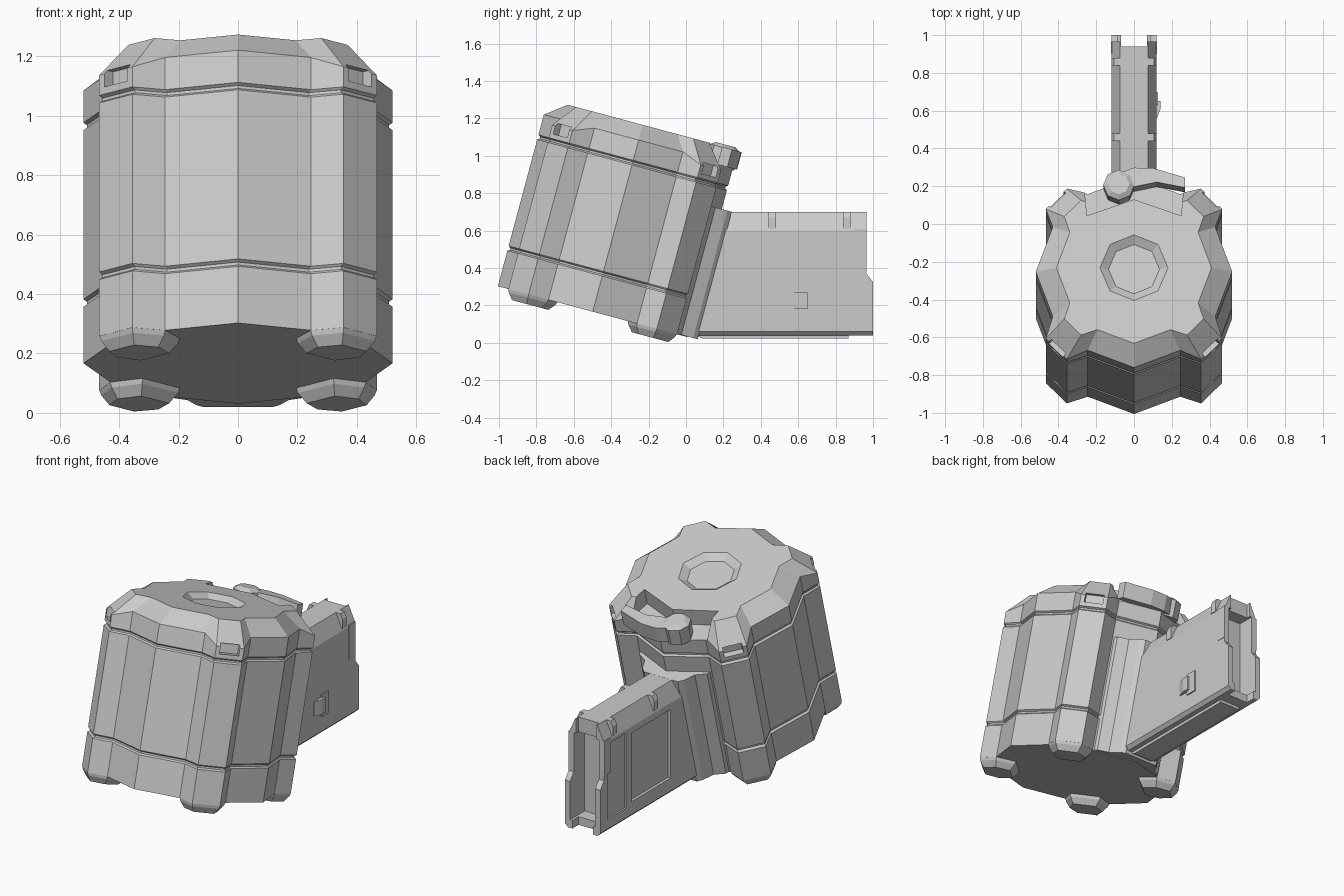
import bpy, bmesh
from math import radians, cos, sin, pi, sqrt
from mathutils import Matrix, Vector

if "Cube" in bpy.data.objects:
    bpy.data.objects.remove(bpy.data.objects["Cube"])

CY = -0.525                                   # drum axis offset in the tilted frame
TILT = Matrix.Rotation(radians(-15), 4, 'X')
DRUM = TILT @ Matrix.Translation((0, CY, 0))  # frame centred on the drum axis
WORLD = Matrix.Identity(4)


def loft(name, rings, frame=WORLD):
    """Skin a list of equal-length closed rings and cap both ends."""
    bm = bmesh.new()
    rows = [[bm.verts.new(frame @ Vector(p)) for p in r] for r in rings]
    n = len(rows[0])
    for a, b in zip(rows, rows[1:]):
        for i in range(n):
            bm.faces.new((a[i], a[(i + 1) % n], b[(i + 1) % n], b[i]))
    bm.faces.new(rows[0][::-1])
    bm.faces.new(rows[-1])
    bmesh.ops.recalc_face_normals(bm, faces=bm.faces)
    me = bpy.data.meshes.new(name)
    bm.to_mesh(me)
    bm.free()
    ob = bpy.data.objects.new(name, me)
    bpy.context.collection.objects.link(ob)
    return ob


def prism(name, pts, lo, hi, frame=WORLD, axis='Z'):
    put = {'Z': lambda p, t: (p[0], p[1], t), 'X': lambda p, t: (t, p[0], p[1])}[axis]
    return loft(name, [[put(p, t) for p in pts] for t in (lo, hi)], frame)


def box(name, x, y, z, frame=WORLD):
    return prism(name, [(x[0], y[0]), (x[1], y[0]), (x[1], y[1]), (x[0], y[1])], z[0], z[1], frame)


def cut(target, cutter):
    cutter.hide_render = True
    m = target.modifiers.new('cut', 'BOOLEAN')
    m.operation, m.object, m.solver = 'DIFFERENCE', cutter, 'EXACT'
    bpy.context.view_layer.objects.active = target
    bpy.ops.object.modifier_apply(modifier=m.name)
    bpy.data.objects.remove(cutter)


def ngon(r, n=8, c=(0, 0)):
    return [(c[0] + r * cos(2 * pi * i / n), c[1] + r * sin(2 * pi * i / n)) for i in range(n)]


# Drum section: faceted round with four diagonal lugs
quad = [(0.52, 0), (0.43, 0.245), (0.467, 0.355), (0.355, 0.467), (0.245, 0.43)]
section = []
for k in range(4):
    if k % 2 == 0:
        q = quad
    else:
        q = [(0.525, 0)] + [(b, a) for a, b in quad[:0:-1]]
        q = [q[0]] + [(y, x) for y, x in q[1:]]
    c, s = [(1, 0), (0, 1), (-1, 0), (0, -1)][k]
    section += [(x * c - y * s, x * s + y * c) for x, y in q]


def ring(scale, z, lug_z=None):
    return [(x * scale, y * scale, lug_z if lug_z is not None and i % 5 in (2, 3) else z)
            for i, (x, y) in enumerate(section)]


# Drum body with two band grooves and a chamfered top
levels = [ring(1, 0.032)]
for z in (0.237, 0.852):
    levels += [ring(1, z - 0.008), ring(0.978, z), ring(0.978, z + 0.01), ring(1, z + 0.018)]
levels += [ring(1, 0.982, 0.94), ring(0.79, 1.066)]
drum = loft('drum_body', levels, DRUM)

# Octagonal recess in the top
cut(drum, loft('recess_cutter', [[(x, y, z) for x, y in ngon(r)]
                                 for r, z in ((0.135, 1.036), (0.18, 1.066), (0.195, 1.076))], DRUM))

# Ledge at the rear of the top where the lever sits
cut(drum, prism('ledge_cutter', [(0, 0.374), (0.25, 0.285), (0.28, 0.7), (-0.28, 0.7), (-0.25, 0.285)],
                0.965, 1.2, DRUM))

for k in range(4):
    turn = DRUM @ Matrix.Rotation(pi / 4 + k * pi / 2, 4, 'Z')
    # Slot in each lug near the top
    cut(drum, box('slot_cutter', (0.54, 0.7), (-0.055, 0.055), (0.895, 0.955), turn))
    # Chamfered foot under each lug
    foot = [(0.37, 0.09), (0.36, -0.09), (0.477, -0.131), (0.581, -0.079), (0.581, 0.079), (0.477, 0.131)]
    foot[0], foot[1] = (0.365, 0.09), (0.365, -0.09)
    rows = []
    for s, z in ((1, 0.034), (0.95, 0.015), (0.74, -0.02)):
        rows.append([(0.475 + (x - 0.475) * s, y * s, z) for x, y in foot])
    loft('drum_foot', rows, turn)

# Lever and its pivot knob at the rear of the top
prism('lever_arm', [(-0.14, -0.03), (0, 0.024), (0.1, 0.022), (0.27, -0.03), (0.27, -0.085),
                    (0.12, -0.055), (0, -0.08), (-0.1, -0.1)], 0.965, 1.062, TILT)
loft('lever_knob', [[(x, y, z) for x, y in ngon(r, 8, (-0.08, -0.07))]
                    for r, z in ((0.08, 0.955), (0.083, 1.06), (0.055, 1.078))], TILT)

# Flared neck joining the drum to the magazine
neck = [(0.25, -0.14), (0.23, -0.07), (0.17, -0.035), (0.14, 0.03), (0.115, 0.055)]
prism('neck', neck + [(-x, y) for x, y in neck[::-1]], 0.035, 0.74, TILT)

# Magazine body: bevelled section, slanted front end
half = [(0.10, 0.04), (0.12, 0.06), (0.12, 0.60), (0.075, 0.70)]
prof = half + [(-x, z) for x, z in half[::-1]]
mag = loft('magazine_body', [[(x, 0.02 + (z - 0.04) * 0.268, z) for x, z in prof],
                             [(x, 1.0, z) for x, z in prof]])
cut(mag, prism('end_cutter', [(0.965, 0.8), (0.965, 0.37), (1.0, 0.325), (1.1, 0.325), (1.1, 0.8)],
               -0.3, 0.3, axis='X'))
cut(mag, box('cavity_cutter', (-0.085, 0.085), (0.86, 1.1), (0.09, 0.61)))
cut(mag, box('mouth_cutter', (-0.07, 0.07), (0.94, 1.1), (0.0, 0.8)))
# Recessed panels on the left wall
cut(mag, box('panel_cutter', (-0.3, -0.102), (0.32, 0.70), (0.14, 0.56)))
cut(mag, box('panel_cutter', (-0.3, -0.110), (0.75, 0.93), (0.12, 0.58)))

# Feed lips flanking the open end
for s in (-1, 1):
    x = sorted((s * 0.088, s * 0.122))
    prism('feed_lip', [(0.90, 0.61), (0.965, 0.61), (1.0, 0.57), (1.0, 0.50), (0.97, 0.46), (0.90, 0.46)][:2]
          + [(0.965, 0.40), (0.90, 0.40)], x[0], x[1], axis='X')
    # Ribs on the top bevels
    for y in (0.46, 0.86):
        pts = [(s * 0.07, 0.70), (s * 0.105, 0.70), (s * 0.12, 0.67), (s * 0.12, 0.61), (s * 0.07, 0.61)]
        loft('bevel_rib', [[(a, y + d, b) for a, b in pts] for d in (-0.02, 0.02)])

# Bottom rail
prism('bottom_rail', [(0.03, 0.05), (0.09, 0.022), (0.87, 0.022), (0.87, 0.05)], -0.07, 0.07, axis='X')

# Catch on the right wall
box('catch_plate', (0.11, 0.128), (0.63, 0.70), (0.155, 0.29))
prism('catch_tab', [(0.11, 0.56), (0.122, 0.56), (0.14, 0.61), (0.14, 0.65), (0.11, 0.65)], 0.18, 0.27)
